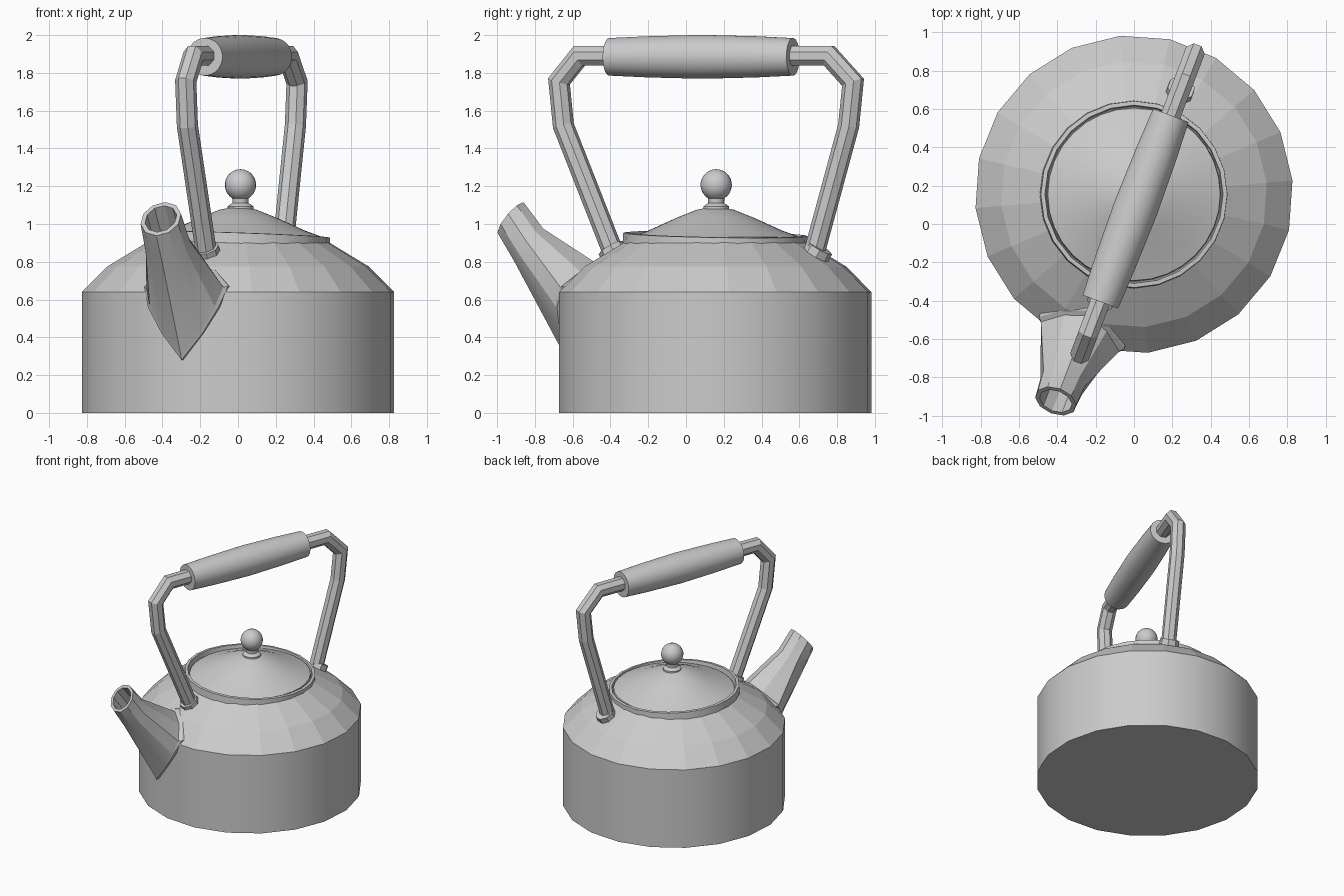
import bpy, bmesh
from math import sin, cos, pi, radians, sqrt
from mathutils import Vector, Matrix

if "Cube" in bpy.data.objects:
    bpy.data.objects.remove(bpy.data.objects["Cube"])

CY = 0.155                                   # body axis offset in y
D = Vector((0.354, 0.935, 0))                # handle / spout plane direction
T = Vector((0.935, -0.354, 0))               # across that plane
Z = Vector((0, 0, 1))


def loft(name, rings, caps=(True, True), smooth=35):
    """Skin a list of equal-length closed rings."""
    bm = bmesh.new()
    vs = [[bm.verts.new(p) for p in ring] for ring in rings]
    n = len(rings[0])
    for a, b in zip(vs, vs[1:]):
        for i in range(n):
            j = (i + 1) % n
            bm.faces.new((a[i], a[j], b[j], b[i]))
    if caps[0]:
        bm.faces.new(vs[0][::-1])
    if caps[1]:
        bm.faces.new(vs[-1])
    bmesh.ops.recalc_face_normals(bm, faces=bm.faces)
    me = bpy.data.meshes.new(name)
    bm.to_mesh(me)
    bm.free()
    ob = bpy.data.objects.new(name, me)
    bpy.context.collection.objects.link(ob)
    if smooth:
        bpy.context.view_layer.objects.active = ob
        ob.select_set(True)
        bpy.ops.object.shade_smooth_by_angle(angle=radians(smooth))
        ob.select_set(False)
    return ob


def lathe(name, profile, sides, phase=0.0, centre=(0, CY), caps=(True, True), smooth=35):
    rings = [[Vector((centre[0] + r * cos(phase + 2 * pi * i / sides),
                      centre[1] + r * sin(phase + 2 * pi * i / sides), z))
              for i in range(sides)] for r, z in profile]
    return loft(name, rings, caps, smooth)


def tube(name, path, sides, smooth=0):
    """Sweep along (s, z, radius) points in the handle plane, with mitred bends."""
    pts = [Vector((0.01, 0.085, 0)) + D * s + Z * z for s, z, r in path]
    rings = []
    for k, p in enumerate(pts):
        d1 = (p - pts[k - 1]).normalized() if k else (pts[1] - p).normalized()
        d2 = (pts[k + 1] - p).normalized() if k < len(pts) - 1 else d1
        tan = (d1 + d2).normalized()
        nrm = T.cross(tan)
        mitre = 1 / max(0.5, tan.dot(d1))
        r = path[k][2]
        rings.append([p + nrm * (r * mitre * cos(2 * pi * (i + .5) / sides))
                      + T * (r * sin(2 * pi * (i + .5) / sides)) for i in range(sides)])
    return loft(name, rings, smooth=smooth)


# Body with faceted shoulder
body = lathe("body", [(0.83, 0), (0.83, 0.64), (0.695, 0.775), (0.48, 0.905)],
             20, radians(5))
for p in body.data.polygons:
    if 0.1 < p.normal.z < 0.95:
        p.use_smooth = False

# Slightly tilted lid rim
rim = lathe("lid_rim", [(0.49, 0.89), (0.487, 0.945), (0.465, 0.947), (0.455, 0.89),
                        (0.49, 0.89)], 24, caps=(False, False))
pivot = Matrix.Translation((0, CY, 0.94))
rim.data.transform(pivot @ Matrix.Rotation(radians(2), 4, 'Y')
                   @ Matrix.Rotation(radians(-1), 4, 'X') @ pivot.inverted())

# Lid and knob
lathe("lid", [(0.455, 0.90), (0.45, 0.93), (0.355, 0.965), (0.2, 1.035),
              (0.1, 1.075), (0.05, 1.085)], 32)
ball = [(0.083 * sin(a), 1.207 - 0.083 * cos(a))
        for a in [0.55 + (pi - 0.57) * i / 11 for i in range(12)]]
lathe("knob", [(0.068, 1.07), (0.068, 1.093), (0.055, 1.103), (0.042, 1.11)] + ball,
      20, centre=(0.013, 0.16))

# Handle bar, grip and foot sockets
W = 0.056
tube("handle", [(-0.495, 0.83, W), (-0.785, 1.52, W), (-0.81, 1.755, W), (-0.695, 1.89, W),
                (0.72, 1.89, W), (0.855, 1.75, W), (0.83, 1.52, W), (0.63, 0.83, W)], 8)
tube("grip", [(-0.525, 1.885, 0.10), (-0.3, 1.885, 0.11), (0, 1.885, 0.117),
              (0.3, 1.885, 0.11), (0.515, 1.885, 0.10)], 24, 35)
for name, s, side in (("front_socket", -0.485, -1), ("back_socket", 0.635, 1)):
    tube(name, [(s, 0.82, 0.075), (s + side * 0.034, 0.875, 0.072)], 8)


# Spout: diamond flange on the body, neck, hollow mouth
def local(r, t, z):
    return Vector((0, CY, 0)) - D * r + T * t + Z * z


def body_r(t, z):
    R = 0.825 if z < 0.64 else 0.825 - (z - 0.64) * 1.15
    return sqrt(R * R - t * t)


half = [(0, 0.28), (0.115, 0.42), (0.2, 0.56), (0.237, 0.67), (0.13, 0.76), (0, 0.81)]
base = half + [(-t, z) for t, z in half[-2:0:-1]]


def flange(scale, off):
    out = []
    for t, z in base:
        t, z = t * scale, 0.62 + (z - 0.62) * scale
        out.append(local(body_r(t, z) + off, t, z))
    return out


def circle(r, z, tr, tz, rad):
    m = sqrt(tr * tr + tz * tz)
    return [local(r - rad * cos(a) * tr / m, rad * sin(a), z - rad * cos(a) * tz / m)
            for a in [2 * pi * i / len(base) for i in range(len(base))]]


loft("spout", [flange(1, -0.04), flange(1, 0.02), flange(0.92, 0.03),
               circle(1.05, 0.88, -0.62, 0.78, 0.122),
               circle(1.154, 1.027, -0.61, 0.79, 0.112),
               circle(1.154, 1.027, -0.61, 0.79, 0.088),
               circle(1.04, 0.87, -0.62, 0.78, 0.088)], smooth=25)
